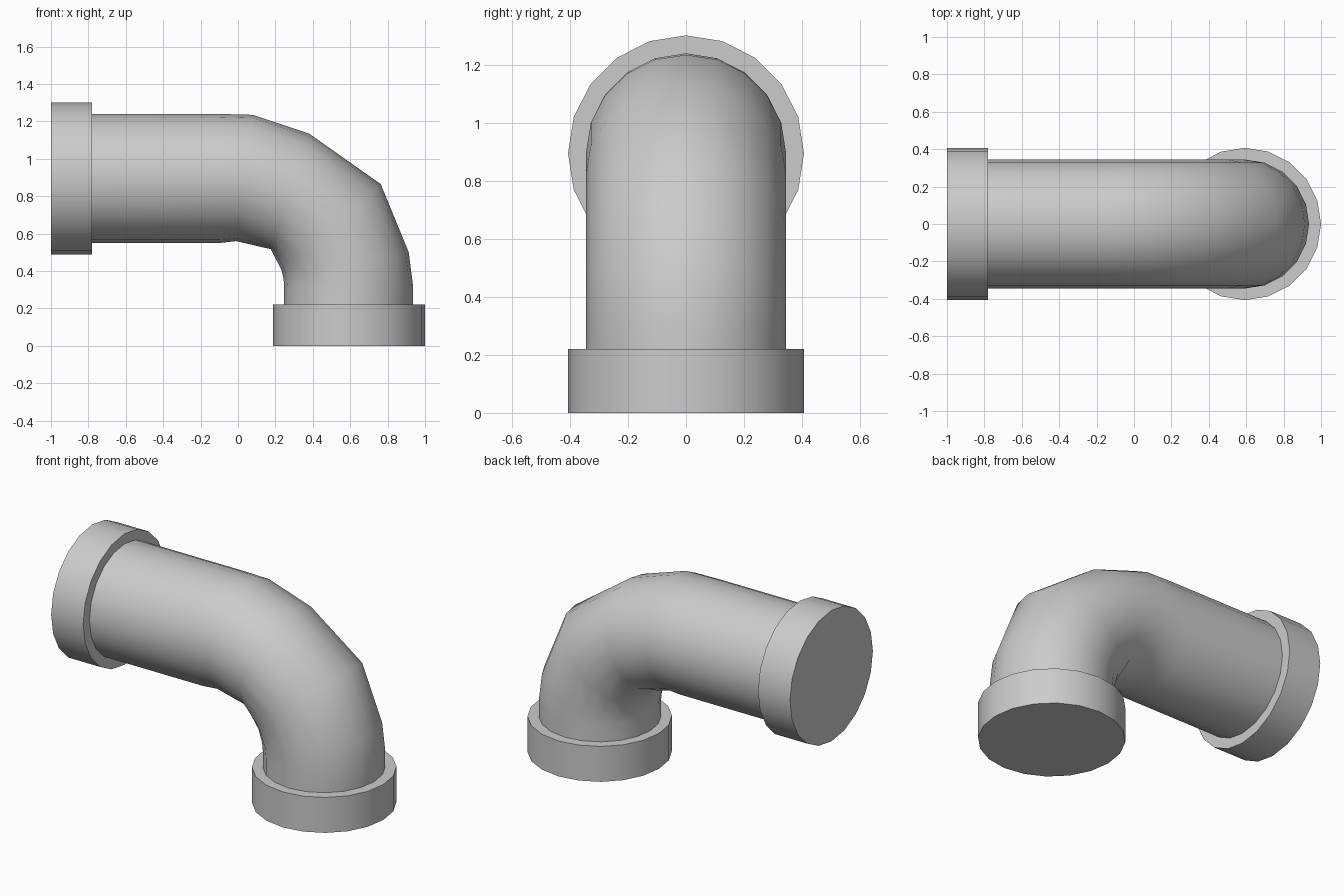
import bpy, bmesh, math
from mathutils import Vector

if "Cube" in bpy.data.objects:
    bpy.data.objects.remove(bpy.data.objects["Cube"])

SIDES = 20
PIPE_R = 0.345
FLANGE_R = 0.407


def smooth(obj):
    bpy.ops.object.select_all(action='DESELECT')
    obj.select_set(True)
    bpy.context.view_layer.objects.active = obj
    bpy.ops.object.shade_smooth_by_angle(angle=math.radians(45))


def flange(name, loc, rot):
    bpy.ops.mesh.primitive_cylinder_add(vertices=SIDES, radius=FLANGE_R, depth=0.22,
                                        location=loc, rotation=rot)
    obj = bpy.context.object
    obj.name = name
    smooth(obj)


# End flanges
flange("side_flange", (-0.89, 0, 0.895), (0, math.pi / 2, 0))
flange("bottom_flange", (0.593, 0, 0.11), (0, 0, 0))

# Pipe cross-sections: outer and inner points (x, z) along the bend
sections = [
    ((-0.79, 1.24), (-0.79, 0.55)),
    ((-0.10, 1.24), (-0.10, 0.55)),
    ((0.08, 1.235), (-0.01, 0.56)),
    ((0.38, 1.135), (0.175, 0.517)),
    ((0.763, 0.865), (0.233, 0.405)),
    ((0.913, 0.50), (0.244, 0.355)),
    ((0.936, 0.32), (0.247, 0.32)),
    ((0.936, 0.21), (0.247, 0.21)),
]

# Elbow pipe lofted through the sections
bm = bmesh.new()
rings = []
for outer, inner in sections:
    o = Vector((outer[0], 0, outer[1]))
    i = Vector((inner[0], 0, inner[1]))
    mid, half = (o + i) / 2, (o - i) / 2
    ring = []
    for k in range(SIDES):
        a = 2 * math.pi * k / SIDES
        ring.append(bm.verts.new(mid + half * math.cos(a)
                                 + Vector((0, PIPE_R * math.sin(a), 0))))
    rings.append(ring)
for r0, r1 in zip(rings, rings[1:]):
    for k in range(SIDES):
        n = (k + 1) % SIDES
        bm.faces.new((r0[k], r0[n], r1[n], r1[k]))
# Hidden ends inside the flanges
bm.faces.new(rings[0])
bm.faces.new(rings[-1])
bmesh.ops.recalc_face_normals(bm, faces=bm.faces)
mesh = bpy.data.meshes.new("elbow_pipe")
bm.to_mesh(mesh)
bm.free()
pipe = bpy.data.objects.new("elbow_pipe", mesh)
bpy.context.collection.objects.link(pipe)
smooth(pipe)
